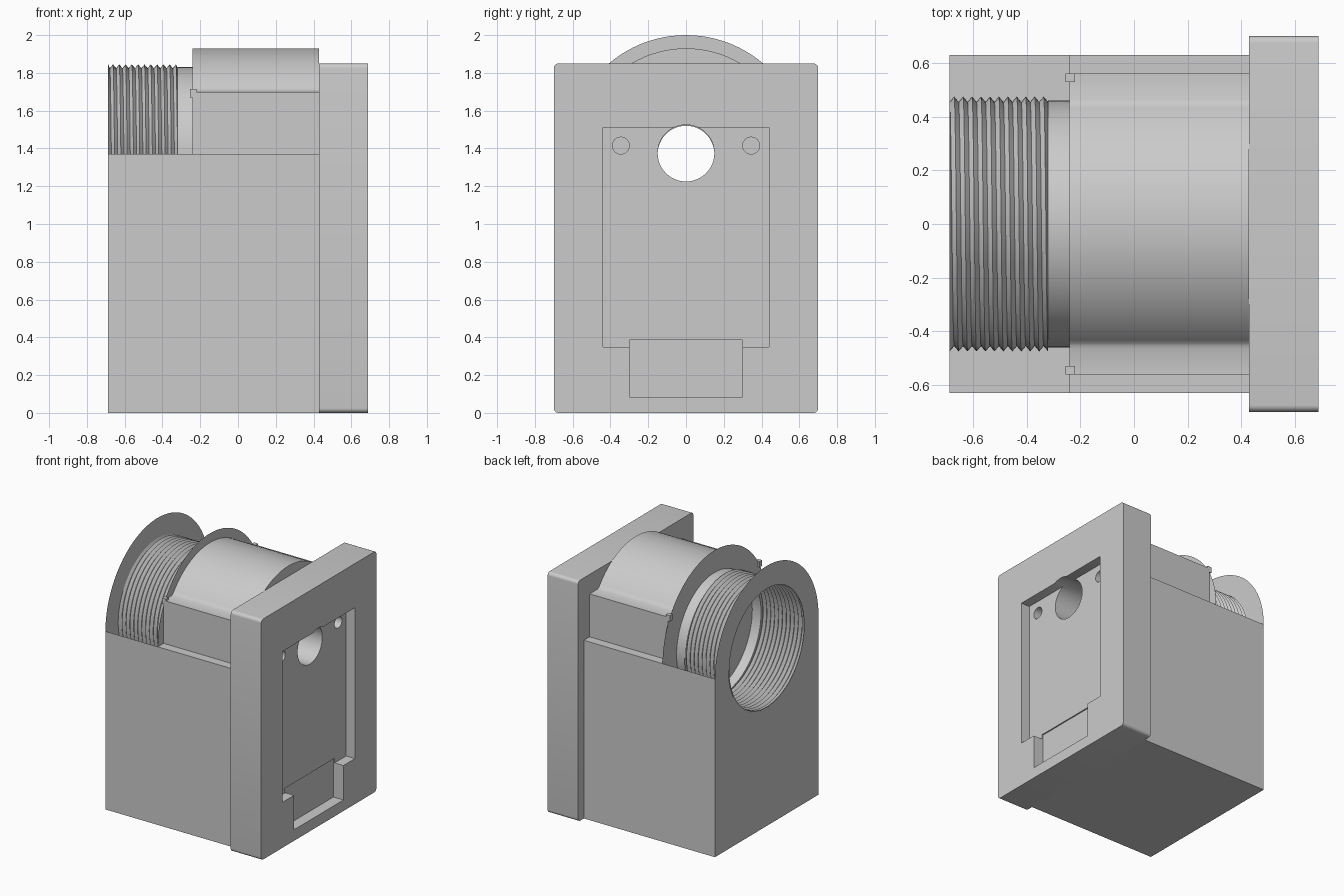
import bpy, bmesh
from math import sin, cos, pi, atan2

old = bpy.data.objects.get("Cube")
if old:
    bpy.data.objects.remove(old, do_unlink=True)

grey = bpy.data.materials.new("plain_grey")
grey.use_nodes = True
colour = (0.6, 0.6, 0.6, 1)
grey.diffuse_color = colour
grey.node_tree.nodes["Principled BSDF"].inputs["Base Color"].default_value = colour

BACK, WALL, SEAT, FRONT = -0.687, -0.24, 0.428, 0.687   # stations along x
AXIS = 1.37                                           # height of the bore axis
HALF = 0.63                                           # half width of the body


def make(name, verts, faces, recalc=True):
    mesh = bpy.data.meshes.new(name)
    mesh.from_pydata(verts, [], faces)
    bm = bmesh.new()
    bm.from_mesh(mesh)
    if recalc:
        bmesh.ops.recalc_face_normals(bm, faces=bm.faces)
    bm.to_mesh(mesh)
    bm.free()
    mesh.materials.append(grey)
    obj = bpy.data.objects.new(name, mesh)
    bpy.context.collection.objects.link(obj)
    return obj


def smooth(obj):
    bpy.ops.object.select_all(action='DESELECT')
    obj.select_set(True)
    bpy.context.view_layer.objects.active = obj
    bpy.ops.object.shade_smooth_by_angle(angle=0.5)


def prism(name, outline, x0, x1):
    """Extrude a (y, z) outline along x."""
    n = len(outline)
    verts = [(x, y, z) for x in (x0, x1) for y, z in outline]
    faces = [list(range(n)), list(range(n, 2 * n))]
    faces += [(i, (i + 1) % n, n + (i + 1) % n, n + i) for i in range(n)]
    return make(name, verts, faces)


def mirrored(half):
    return half + [(-y, z) for y, z in reversed(half)]


def arc(cy, cz, r, a0, a1, n):
    return [(cy + r * cos(a0 + (a1 - a0) * i / n), cz + r * sin(a0 + (a1 - a0) * i / n))
            for i in range(n + 1)]


def circle(cy, cz, r, n=48):
    return arc(cy, cz, r, 0, 2 * pi, n)[:-1]


def cut(obj, cutters):
    for c in cutters:
        mod = obj.modifiers.new("cut", 'BOOLEAN')
        mod.operation, mod.solver, mod.object = 'DIFFERENCE', 'EXACT', c
        bpy.context.view_layer.objects.active = obj
        bpy.ops.object.modifier_apply(modifier=mod.name)
        bpy.data.objects.remove(c, do_unlink=True)


# Mounting plate with rounded corners, stepped pocket and holes
r = 0.025
plate = prism("mounting_plate", mirrored(
    arc(0.7 - r, r, r, -pi / 2, 0, 5) + arc(0.7 - r, 1.85 - r, r, 0, pi / 2, 5)), SEAT, FRONT)
floor = FRONT - 0.075
cut(plate, [
    prism("pocket", mirrored([(0.3, 0.085), (0.3, 0.35), (0.44, 0.35), (0.44, 1.51)]), floor, 1),
    prism("lower_pocket", mirrored([(0.3, 0.085), (0.3, 0.385)]), floor - 0.01, floor + 0.03),
    prism("bore", circle(0, AXIS + 0.005, 0.15), 0, 1),
    prism("left_screw_hole", circle(0.345, 1.415, 0.045, 24), floor - 0.1, 1),
    prism("right_screw_hole", circle(-0.345, 1.415, 0.045, 24), floor - 0.1, 1)])
smooth(plate)

# Body core: shoulder, side ledges and arched top
core = prism("body_core", mirrored(
    [(HALF, 0), (HALF, AXIS), (0.56, AXIS), (0.56, 1.7), (0.465, 1.7), (0.452, 1.706)]
    + arc(0, AXIS, 0.56, 0.65, pi / 2, 24)), WALL, SEAT)
cut(core, [prism("bore", circle(0, AXIS + 0.005, 0.15), -1, 1)])
smooth(core)

# Small clips on the ledge ends
for side, name in ((1, "left_clip"), (-1, "right_clip")):
    prism(name, [(side * y, z) for y, z in
                 ((0.53, 1.67), (0.56, 1.67), (0.56, 1.715), (0.53, 1.715))], WALL - 0.015, WALL + 0.02)


def arched_panel(name, x, hole):
    """Thin round-topped panel with a round hole on the axis."""
    angles = sorted([2 * pi * i / 96 - pi for i in range(96)]
                    + [atan2(-AXIS, s * HALF) for s in (1, -1)])
    n = len(angles)
    verts = []
    for a in angles:
        reach = HALF
        if sin(a) < 0:
            reach = min(HALF / max(abs(cos(a)), 1e-6), AXIS / abs(sin(a)))
        for d in (hole, reach):
            verts.append((x, d * cos(a), AXIS + d * sin(a)))
    faces = [(2 * i, 2 * i + 1, 2 * ((i + 1) % n) + 1, 2 * ((i + 1) % n)) for i in range(n)]
    return make(name, verts, faces)


arched_panel("end_panel", BACK, 0.465)
arched_panel("inner_panel", WALL - 0.002, 0.15)

# Open-topped thin shell around the threaded socket
path = [(HALF, AXIS), (HALF, 0), (-HALF, 0), (-HALF, AXIS)]
make("socket_shell", [(x, y, z) for x in (BACK, WALL) for y, z in path],
     [(i, i + 1, i + 5, i + 4) for i in range(3)])

# Threaded socket: thin helical zigzag
turns, seg, end = 11, 72, -0.32
pitch = (end - BACK) / turns
rows = 2 * turns + 3
verts = []
for i in range(rows):
    for j in range(seg + 1):
        a = 2 * pi * j / seg
        x = BACK + pitch * (i / 2 - 1 + j / seg)
        rad = 0.475 if i % 2 else 0.455
        verts.append((min(max(x, BACK), end), rad * cos(a), AXIS + rad * sin(a)))
w = seg + 1
thread = make("threaded_socket", verts,
              [(i * w + j, i * w + j + 1, (i + 1) * w + j + 1, (i + 1) * w + j)
               for i in range(rows - 1) for j in range(seg)], recalc=False)
smooth(thread)

# Plain neck joining the thread to the inner panel
ring = circle(0, AXIS, 0.46, seg)
neck = make("socket_neck", [(x, y, z) for x in (end, WALL) for y, z in ring],
            [(j, (j + 1) % seg, seg + (j + 1) % seg, seg + j) for j in range(seg)])
smooth(neck)
